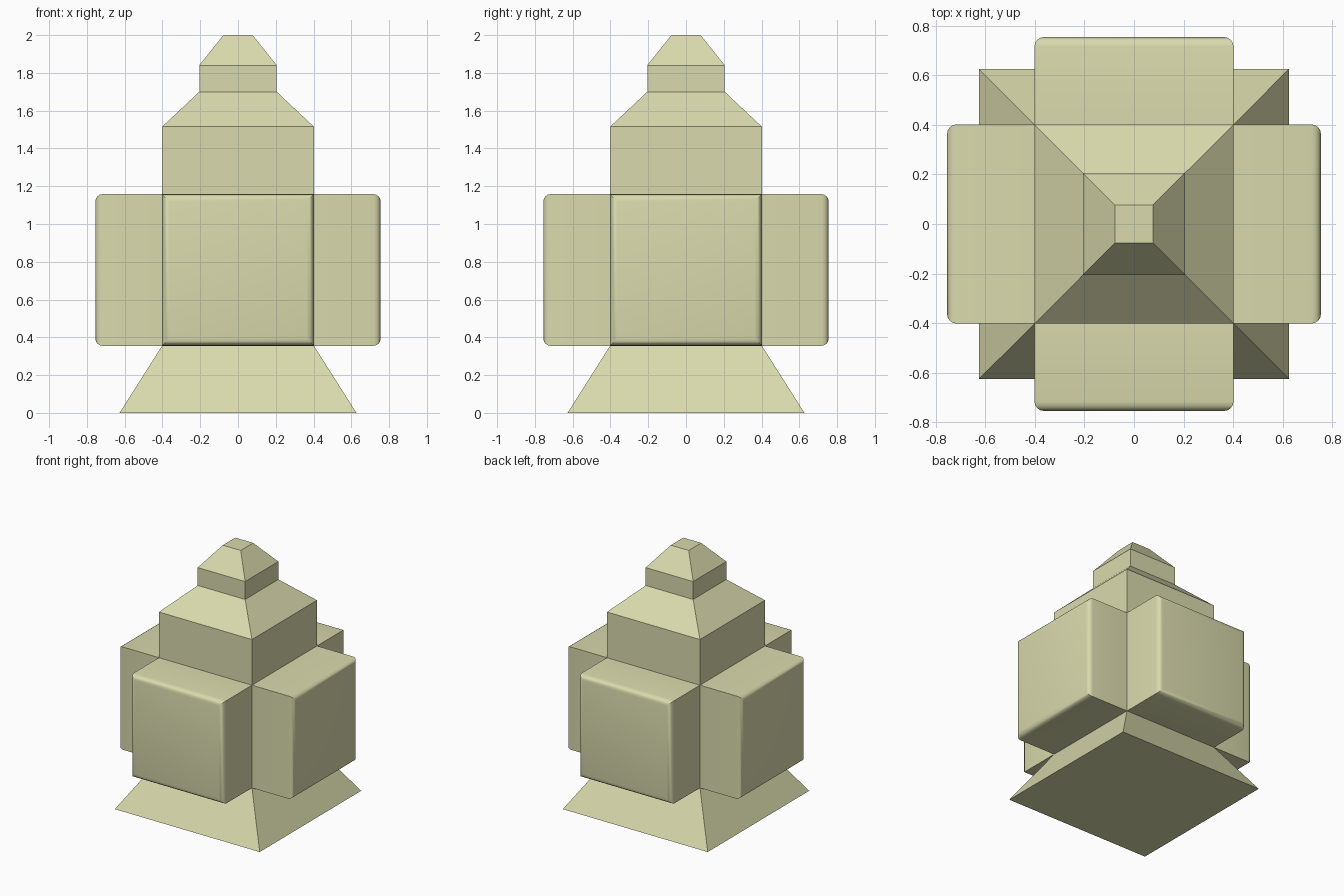
import bpy, bmesh
from math import pi, radians
from mathutils import Matrix

if "Cube" in bpy.data.objects:
    bpy.data.objects.remove(bpy.data.objects["Cube"])

mat = bpy.data.materials.new("pale_olive")
mat.diffuse_color = (0.70, 0.70, 0.42, 1)
mat.use_nodes = True
mat.node_tree.nodes["Principled BSDF"].inputs["Base Color"].default_value = mat.diffuse_color


def finish(bm, name):
    bmesh.ops.recalc_face_normals(bm, faces=bm.faces)
    mesh = bpy.data.meshes.new(name)
    bm.to_mesh(mesh)
    bm.free()
    mesh.materials.append(mat)
    obj = bpy.data.objects.new(name, mesh)
    bpy.context.collection.objects.link(obj)
    return obj


# Square tower: flared foot, straight shaft, sloped shoulder, neck and tapered cap
profile = [(0.627, 0), (0.402, 0.355), (0.402, 1.158), (0.402, 1.515),
           (0.205, 1.70), (0.205, 1.84), (0.077, 2.0)]
bm = bmesh.new()
rings = [[bm.verts.new((sx * r, sy * r, z))
          for sx, sy in ((-1, -1), (1, -1), (1, 1), (-1, 1))] for r, z in profile]
for lower, upper in zip(rings, rings[1:]):
    for i in range(4):
        j = (i + 1) % 4
        bm.faces.new((lower[i], lower[j], upper[j], upper[i]))
bm.faces.new(rings[0][::-1])
bm.faces.new(rings[-1])
finish(bm, "tower")

# Four side blocks, rounded only around the outer face
INNER, OUTER, HALF, LOW, HIGH = 0.402, 0.755, 0.402, 0.355, 1.158
size = (OUTER - INNER, 2 * HALF, HIGH - LOW)
centre = ((INNER + OUTER) / 2, 0, (LOW + HIGH) / 2)
for k, side in enumerate(("right", "back", "left", "front")):
    bm = bmesh.new()
    bmesh.ops.create_cube(bm, size=1, matrix=Matrix.Translation(centre) @ Matrix.Diagonal((*size, 1)))
    rim = [e for e in bm.edges if all(v.co.x > OUTER - 0.001 for v in e.verts)]
    bmesh.ops.bevel(bm, geom=rim, offset=0.038, offset_type='OFFSET', segments=4,
                    profile=0.5, affect='EDGES')
    bmesh.ops.rotate(bm, cent=(0, 0, 0), matrix=Matrix.Rotation(k * pi / 2, 3, 'Z'), verts=bm.verts)
    block = finish(bm, side + "_block")
    bpy.ops.object.select_all(action='DESELECT')
    block.select_set(True)
    bpy.context.view_layer.objects.active = block
    bpy.ops.object.shade_smooth_by_angle(angle=radians(30))
